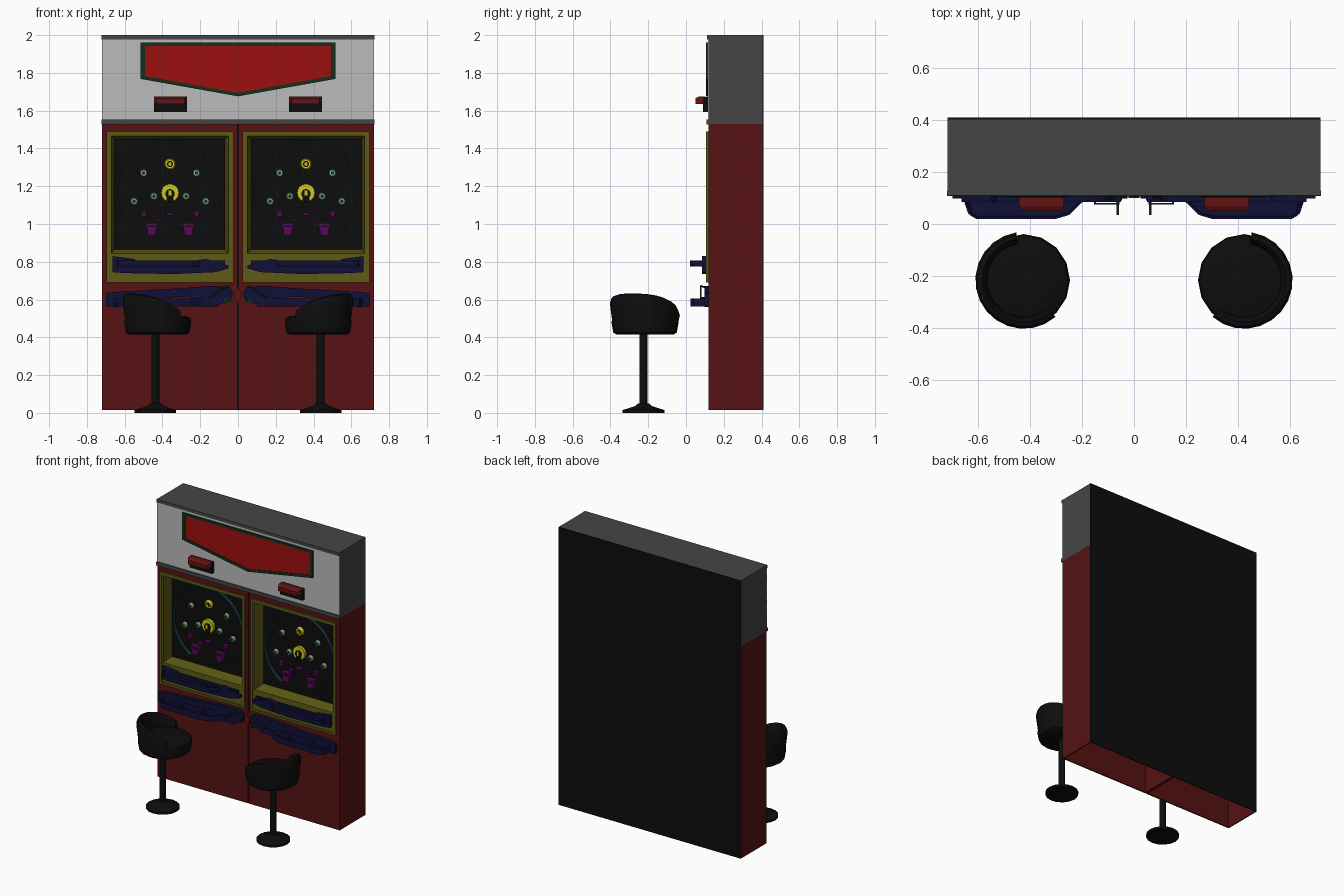
import bpy, bmesh
from math import sin, cos, pi, radians
from mathutils import Vector, Matrix

if "Cube" in bpy.data.objects:
    bpy.data.objects.remove(bpy.data.objects["Cube"])

COLORS = dict(red=(.095, .006, .006), sign=(.34, .005, .005), lamp=(.13, .006, .006), black=(.004, .004, .004),
              grey=(.06, .06, .06), light=(.5, .5, .5), olive=(.11, .10, .008), navy=(.005, .005, .04),
              green=(.006, .03, .01), yellow=(.62, .58, .01), mint=(.22, .42, .24), purple=(.09, .003, .09),
              teal=(.008, .04, .05))
MATS = {}
for key, c in COLORS.items():
    MATS[key] = bpy.data.materials.new(key)
    MATS[key].diffuse_color = (*c, 1)


def finish(name, bm, mat, s=1, smooth=False):
    """Turn a bmesh into an object, mirrored in x when s is -1."""
    bmesh.ops.transform(bm, matrix=Matrix.Diagonal((s, 1, 1, 1)), verts=bm.verts)
    bmesh.ops.recalc_face_normals(bm, faces=bm.faces)
    me = bpy.data.meshes.new(name)
    bm.to_mesh(me)
    bm.free()
    ob = bpy.data.objects.new(name, me)
    bpy.context.collection.objects.link(ob)
    me.materials.append(MATS[mat])
    if smooth:
        bpy.ops.object.select_all(action='DESELECT')
        ob.select_set(True)
        bpy.context.view_layer.objects.active = ob
        bpy.ops.object.shade_smooth_by_angle(angle=radians(40))
    return ob


def loft(name, rings, mat, s=1, caps=True, closed=True, smooth=False, loop=False):
    """Skin a list of equal point rings."""
    bm = bmesh.new()
    vs = [[bm.verts.new(p) for p in r] for r in rings]
    n = len(rings[0])
    pairs = list(zip(vs, vs[1:])) + ([(vs[-1], vs[0])] if loop else [])
    for a, b in pairs:
        for i in range(n if closed else n - 1):
            j = (i + 1) % n
            bm.faces.new((a[i], a[j], b[j], b[i]))
    if caps and not loop:
        bm.faces.new(vs[0])
        bm.faces.new(vs[-1])
    return finish(name, bm, mat, s, smooth)


def box(name, x0, x1, y0, y1, z0, z1, mat, s=1):
    rect = [(x0, y0), (x1, y0), (x1, y1), (x0, y1)]
    return loft(name, [[(x, y, z) for x, y in rect] for z in (z0, z1)], mat, s)


def plate(name, pts, y0, y1, mat, s=1):
    """Front outline in x, z extruded along y."""
    return loft(name, [[(x, y, z) for x, z in pts] for y in (y0, y1)], mat, s)


def frame(name, outer, hole, y0, y1, mat, s=1, back_hole=None):
    """Rectangular ring facing the front; the hole may taper to the back."""
    def rect(r, y):
        x0, x1, z0, z1 = r
        return [(x0, y, z0), (x1, y, z0), (x1, y, z1), (x0, y, z1)]
    return loft(name, [rect(outer, y0), rect(hole, y0), rect(back_hole or hole, y1), rect(outer, y1)],
                mat, s, loop=True)


def tray(name, pts, z0, z1, rim, depth, mat, s=1):
    """Plan outline extruded up, with a sunken top."""
    bm = bmesh.new()
    lo, hi = ([bm.verts.new((x, y, z)) for x, y in pts] for z in (z0, z1))
    n = len(pts)
    for i in range(n):
        bm.faces.new((lo[i], lo[(i + 1) % n], hi[(i + 1) % n], hi[i]))
    bm.faces.new(lo)
    top = bm.faces.new(hi)
    bmesh.ops.recalc_face_normals(bm, faces=bm.faces)
    bmesh.ops.inset_region(bm, faces=[top], thickness=rim)
    pocket = bmesh.ops.inset_region(bm, faces=[top], thickness=.003)
    bmesh.ops.translate(bm, verts=top.verts, vec=(0, 0, -depth))
    return finish(name, bm, mat, s)


def disc(name, x, z, r, y0, y1, mat, s=1, n=16, taper=1):
    rings = [[(x + r * k * cos(2 * pi * i / n), y, z + r * k * sin(2 * pi * i / n)) for i in range(n)]
             for y, k in ((y0, taper), (y1, 1))]
    return loft(name, rings, mat, s, smooth=True)


def lathe(name, profile, cx, cy, mat, s=1, n=16):
    rings = [[(cx + r * cos(2 * pi * i / n), cy + r * sin(2 * pi * i / n), z) for i in range(n)] for r, z in profile]
    return loft(name, rings, mat, s, smooth=True)


def rod(name, path, r, mat, s=1):
    cu = bpy.data.curves.new(name, 'CURVE')
    cu.dimensions = '3D'
    cu.bevel_depth, cu.bevel_resolution, cu.use_fill_caps = r, 1, True
    sp = cu.splines.new('POLY')
    sp.points.add(len(path) - 1)
    for p, (x, y, z) in zip(sp.points, path):
        p.co = (x * s, y, z, 1)
    cu.materials.append(MATS[mat])
    ob = bpy.data.objects.new(name, cu)
    bpy.context.collection.objects.link(ob)


# Upper header, trims and back
box('header_box', -.72, .72, .122, .405, 1.53, 1.995, 'grey')
box('header_front', -.72, .72, .116, .124, 1.55, 1.98, 'light')
box('header_top_trim', -.722, .722, .11, .13, 1.978, 2.0, 'grey')
box('header_bottom_trim', -.722, .722, .108, .13, 1.528, 1.553, 'grey')
box('back_panel', -.72, .72, .404, .41, .015, 2.0, 'black')
box('top_panel', -.72, .72, .122, .408, 1.99, 2.0, 'grey')

# Pentagon sign
outer = [(-.515, 1.96), (-.515, 1.768), (0, 1.676), (.515, 1.768), (.515, 1.96)]
inner = [(-.493, 1.943), (-.493, 1.783), (0, 1.694), (.493, 1.783), (.493, 1.943)]
loft('sign_frame', [[(x, y, z) for x, z in o] for o, y in
                    ((outer, .106), (inner, .106), (inner, .118), (outer, .118))], 'green', loop=True)
plate('sign_panel', inner, .111, .118, 'sign')

# Red diamond between the machines
plate('centre_diamond', [(0, .575), (.022, .62), (0, .668), (-.022, .62)], .1, .122, 'lamp')

HOLE = (.05, .67, .845, 1.465)
CX = .36
for s, side in ((-1, 'left'), (1, 'right')):
    def nm(t):
        return side + '_' + t

    # Cabinet shell, open below
    frame(nm('cabinet_front'), (.003, .72, .015, 1.53), HOLE, .12, .13, 'red', s)
    box(nm('cabinet_outer_side'), .712, .72, .12, .405, .015, 1.53, 'red', s)
    box(nm('cabinet_inner_side'), .003, .01, .12, .405, .015, 1.53, 'red', s)

    # Lamp under the sign
    box(nm('lamp_base'), .27, .445, .09, .118, 1.594, 1.672, 'black', s)
    loft(nm('lamp'), [[(x0, y, 1.636), (x1, y, 1.636), (x1, y, z), (x0, y, z)] for x0, x1, y, z in
                      ((.283, .432, .05, 1.665), (.272, .443, .07, 1.675), (.27, .445, .1, 1.675))], 'lamp', s)

    # Window frame and playfield
    frame(nm('window_frame'), (.024, .696, .69, 1.49), HOLE, .114, .14, 'olive', s)
    frame(nm('window_rim'), (.024, .696, .69, 1.49), (.04, .68, .705, 1.475), .107, .116, 'olive', s)
    frame(nm('window_recess'), (.046, .674, .84, 1.47), HOLE, .116, .195, 'olive', s, (.07, .655, .865, 1.45))
    box(nm('playfield'), .06, .665, .19, .197, .85, 1.46, 'black', s)

    # Curved ball rail
    rail = []
    for i in range(33):
        a = radians(-60 + 300 * i / 32)
        rail.append([(CX + r * cos(a), y, 1.165 + r * 1.02 * sin(a)) for r, y in
                     ((.272, .165), (.276, .165), (.276, .19), (.272, .19))])
    loft(nm('ball_rail'), rail, 'teal', s, smooth=True)

    # Playfield targets
    disc(nm('top_target'), CX, 1.317, .03, .17, .19, 'yellow', s, taper=.8)
    disc(nm('top_target_ring'), CX, 1.317, .016, .166, .175, 'black', s)
    disc(nm('top_target_core'), CX, 1.317, .009, .162, .175, 'yellow', s)
    disc(nm('centre_target'), CX, 1.165, .047, .17, .19, 'yellow', s, 20)
    disc(nm('centre_target_middle'), CX, 1.16, .025, .165, .175, 'black', s)
    box(nm('centre_target_slot'), CX - .018, CX + .018, .165, .175, 1.117, 1.15, 'black', s)
    box(nm('centre_target_bar'), CX - .007, CX + .007, .16, .17, 1.15, 1.178, 'yellow', s)
    for dx, z in ((.14, 1.27), (.085, 1.147), (.19, 1.12)):
        for d in (-dx, dx):
            disc(nm('bumper'), CX + d, z, .02, .17, .19, 'mint', s, taper=.8)
            disc(nm('bumper_cap'), CX + d, z, .009, .163, .172, 'green', s)
    for d in (-1, 1):
        plate(nm('leaf'), [(CX + d * .004, 1.262), (CX + d * .032, 1.268), (CX + d * .018, 1.28)], .18, .19, 'green', s)
        plate(nm('side_gate'), [(CX + d * .14 + a, z) for a, z in
              ((-.016, 1.068), (.016, 1.068), (.01, 1.04), (-.01, 1.04))], .165, .19, 'purple', s)
        plate(nm('pot'), [(CX + d * .097 + a, z) for a, z in
              ((-.033, 1.005), (.033, 1.005), (.025, .978), (.02, .94), (-.02, .94), (-.025, .978))],
              .16, .19, 'purple', s)
        box(nm('pot_mouth'), CX + d * .097 - .016, CX + d * .097 + .016, .157, .165, .983, .992, 'black', s)
        plate(nm('pot_guide'), [(CX + d * .05, 1.025), (CX + d * .075, 1.032), (CX + d * .065, 1.01)],
              .165, .19, 'purple', s)
    plate(nm('centre_gate'), [(CX - .022, 1.06), (CX + .022, 1.06), (CX + .014, 1.045), (CX - .014, 1.045)],
          .165, .19, 'purple', s)

    # Upper ball tray
    plate(nm('upper_tray_back'), [(.05, .765), (.05, .78), (.17, .815), (.29, .795), (.53, .795), (.55, .815),
          (.665, .83), (.665, .745), (.6, .74), (.34, .735), (.12, .745)], .085, .116, 'navy', s)
    tray(nm('upper_tray'), [(.645, .11), (.635, .035), (.61, .02), (.3, .02), (.25, .035), (.2, .085), (.07, .095),
                            (.07, .112)], .775, .808, .008, .022, 'navy', s)

    # Lower ball tray with its wall plate
    plate(nm('lower_tray_plate'), [(.026, .635), (.045, .668), (.15, .672), (.3, .66), (.66, .64), (.7, .632),
          (.7, .565), (.63, .56), (.55, .605), (.27, .615), (.2, .59), (.1, .575), (.04, .59)], .098, .121, 'navy', s)
    tray(nm('lower_tray'), [(.665, .115), (.64, .04), (.61, .024), (.32, .024), (.26, .04), (.19, .09), (.1, .1),
                            (.1, .117)], .563, .605, .009, .034, 'navy', s)
    for x in (.33, .5):
        box(nm('lower_tray_rib'), x, x + .02, .03, .11, .565, .603, 'navy', s)

    # Lever and knob
    rod(nm('lever'), [(.15, .115, .61), (.15, .078, .61), (.06, .078, .672), (.06, .115, .66)], .005, 'green', s)
    rod(nm('knob_stem'), [(.062, .035, .598), (.062, .115, .598)], .005, 'green', s)
    disc(nm('knob_collar'), .062, .598, .016, .09, .12, 'green', s)

    # Stool: foot, pole and cushion
    lathe(nm('stool_foot'), [(.11, 0), (.11, .015), (.045, .036), (.03, .05)], .437, -.225, 'black', s)
    lathe(nm('stool_pole'), [(.022, .04), (.022, .43)], .437, -.225, 'black', s, 12)
    lathe(nm('seat'), [(.15, .414), (.168, .425), (.178, .48), (.172, .502), (.15, .512), (.06, .516)],
          .425, -.217, 'black', s)

    # Wrapped backrest, lower toward its ends
    rings = []
    for i in range(15):
        t = i / 7 - 1
        a = radians(-25 + 106 * t)
        h = .632 - .085 * abs(t) ** 2.5
        rings.append([(.425 + r * cos(a), -.217 + r * sin(a), z) for r, z in
                      ((.166, .425), (.187, h - .03), (.178, h - .005), (.162, h), (.146, h - .02), (.14, .49))])
    loft(nm('backrest'), rings, 'black', s, smooth=True)

for m in bpy.data.materials:
    if m.users and not m.is_grease_pencil:
        m.use_nodes = True
        m.node_tree.nodes["Principled BSDF"].inputs["Base Color"].default_value = m.diffuse_color
